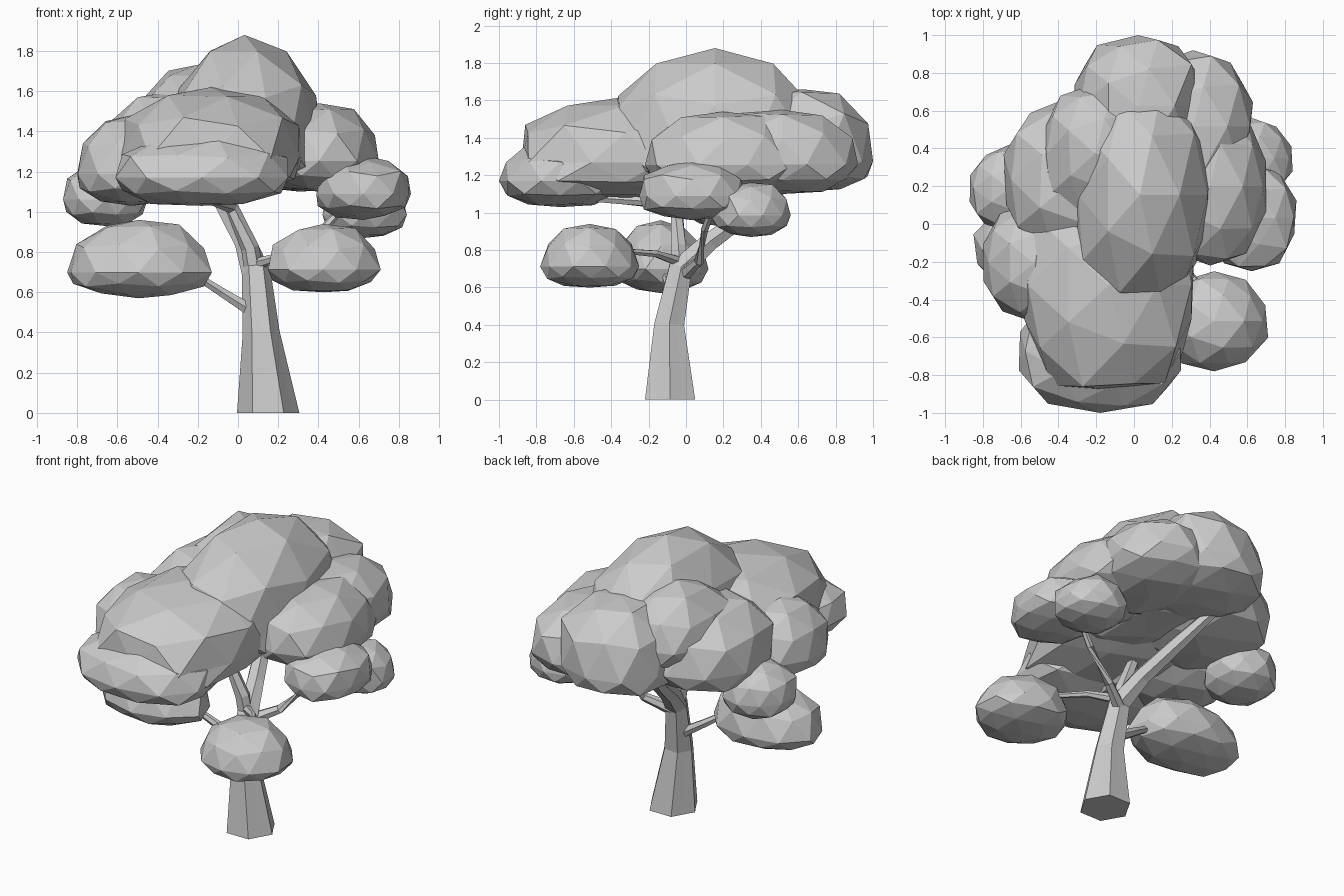
import bpy, bmesh, math, random
from mathutils import Vector, noise

if "Cube" in bpy.data.objects:
    bpy.data.objects.remove(bpy.data.objects["Cube"])

random.seed(4)
grey = bpy.data.materials.new("light grey")
grey.diffuse_color = (0.6, 0.6, 0.6, 1)
grey.use_nodes = True
grey.node_tree.nodes["Principled BSDF"].inputs["Base Color"].default_value = grey.diffuse_color


def finish(name, bm):
    bmesh.ops.recalc_face_normals(bm, faces=bm.faces[:])
    me = bpy.data.meshes.new(name)
    bm.to_mesh(me)
    bm.free()
    me.materials.append(grey)
    ob = bpy.data.objects.new(name, me)
    bpy.context.collection.objects.link(ob)
    return ob


def clump(name, x, y, z, power=2.3, belly=0.36, lean=0.0):
    """Faceted foliage filling the given ranges, fuller at the bottom."""
    bm = bmesh.new()
    bmesh.ops.create_icosphere(bm, subdivisions=2, radius=1)
    seed = Vector((random.uniform(0, 50), random.uniform(0, 50), 0))
    mid = z[0] + belly * (z[1] - z[0])
    for v in bm.verts:
        d = v.co.normalized()
        s = sum(abs(c) ** power for c in d) ** (-1 / power)
        d = d * s * (1 + 0.10 * noise.noise(d * 1.7 + seed))
        v.co = d
    # fit exactly to the wanted ranges
    lo = [min(v.co[i] for v in bm.verts) for i in range(3)]
    hi = [max(v.co[i] for v in bm.verts) for i in range(3)]
    for v in bm.verts:
        p = []
        for i, r in enumerate((x, y)):
            p.append(r[0] + (v.co[i] - lo[i]) / (hi[i] - lo[i]) * (r[1] - r[0]))
        if v.co.z > 0:
            h = v.co.z / hi[2]
            p.append(mid + h * (z[1] - mid))
            p[1] += lean * h * h
        else:
            p.append(mid - v.co.z / lo[2] * (mid - z[0]))
        v.co = p
    return finish(name, bm)


def limb(name, points, sides=6, flute=1.0):
    """Tapered tube through (x, y, z, radius) points."""
    bm = bmesh.new()
    pts = [Vector(p[:3]) for p in points]
    rings = []
    for i, p in enumerate(pts):
        t = (pts[min(i + 1, len(pts) - 1)] - pts[max(i - 1, 0)]).normalized()
        if i == 0 and p.z == 0:
            t = Vector((0, 0, 1))
        u = (Vector((1, 0, 0)) - t * t.x).normalized()
        if abs(t.x) > 0.75:
            u = (Vector((0, 1, 0)) - t * t.y).normalized()
        w = t.cross(u)
        ring = []
        for k in range(sides):
            a = 2 * math.pi * k / sides
            r = points[i][3] * (flute if k % 2 else 1)
            ring.append(bm.verts.new(p + r * (math.cos(a) * u + math.sin(a) * w)))
        rings.append(ring)
    for a, b in zip(rings, rings[1:]):
        for k in range(sides):
            n = (k + 1) % sides
            bm.faces.new((a[k], a[n], b[n], b[k]))
    bm.faces.new(rings[0])
    bm.faces.new(rings[-1])
    return finish(name, bm)


# trunk sweeping back and left into the crown
limb("trunk", [(0.15, -0.085, 0, 0.155), (0.115, -0.09, 0.40, 0.092),
               (0.09, -0.03, 0.70, 0.072), (0.04, 0.12, 0.84, 0.056),
               (-0.05, 0.34, 1.0, 0.048), (-0.17, 0.6, 1.2, 0.03)], 12, 0.86)

# branches
limb("upright_branch", [(0.09, -0.03, 0.64, 0.05), (0.06, -0.04, 0.82, 0.045),
                        (-0.03, -0.05, 1.02, 0.035), (-0.12, -0.2, 1.06, 0.03),
                        (-0.16, -0.5, 1.08, 0.025)])
limb("left_branch", [(0.08, -0.06, 0.50, 0.035), (-0.08, -0.08, 0.60, 0.026),
                     (-0.22, -0.12, 0.69, 0.02), (-0.4, -0.15, 0.72, 0.015)])
limb("right_branch", [(0.09, -0.02, 0.66, 0.04), (0.25, 0.07, 0.74, 0.028),
                      (0.42, 0.10, 0.91, 0.022), (0.52, 0.14, 1.02, 0.018)])
limb("front_right_branch", [(0.09, -0.04, 0.74, 0.03), (0.22, -0.16, 0.78, 0.02),
                            (0.4, -0.4, 0.8, 0.014)])

# separate low foliage
clump("low_left_foliage", (-0.85, -0.13), (-0.40, 0.12), (0.57, 0.96), 2.0, 0.33)
clump("low_right_foliage", (0.15, 0.71), (-0.78, -0.25), (0.60, 0.94), 2.0, 0.33)

# crown
crown = {
    "crown_top": ((-0.36, 0.42), (-0.42, 0.74), (1.10, 1.88), 2.2, 0.3),
    "crown_front_rim": ((-0.61, 0.25), (-1.00, -0.35), (1.03, 1.38), 2.5, 0.4),
    "crown_front": ((-0.58, 0.32), (-0.88, 0.25), (1.08, 1.62), 2.6, 0.35),
    "crown_front_left": ((-0.80, -0.25), (-0.52, 0.12), (1.03, 1.48), 2.3, 0.35),
    "crown_left": ((-0.69, 0.05), (-0.20, 0.68), (1.07, 1.60), 2.4, 0.35),
    "crown_left_shoulder": ((-0.50, 0.10), (0.00, 0.74), (1.20, 1.73), 2.2, 0.4),
    "crown_back": ((-0.32, 0.36), (0.25, 1.00), (1.11, 1.66), 2.6, 0.3),
    "crown_back_right": ((0.00, 0.63), (0.12, 0.92), (1.10, 1.55), 2.4, 0.35),
    "crown_right": ((0.10, 0.70), (-0.22, 0.60), (1.10, 1.54), 2.3, 0.35),
    "crown_left_lobe": ((-0.87, -0.45), (-0.04, 0.42), (0.93, 1.26), 2.2, 0.4),
    "crown_right_lobe": ((0.39, 0.86), (-0.25, 0.32), (0.96, 1.28), 2.3, 0.4),
    "crown_right_back_lobe": ((0.42, 0.84), (0.13, 0.56), (0.87, 1.16), 2.3, 0.4),
}
for part, spec in crown.items():
    clump(part, *spec)
